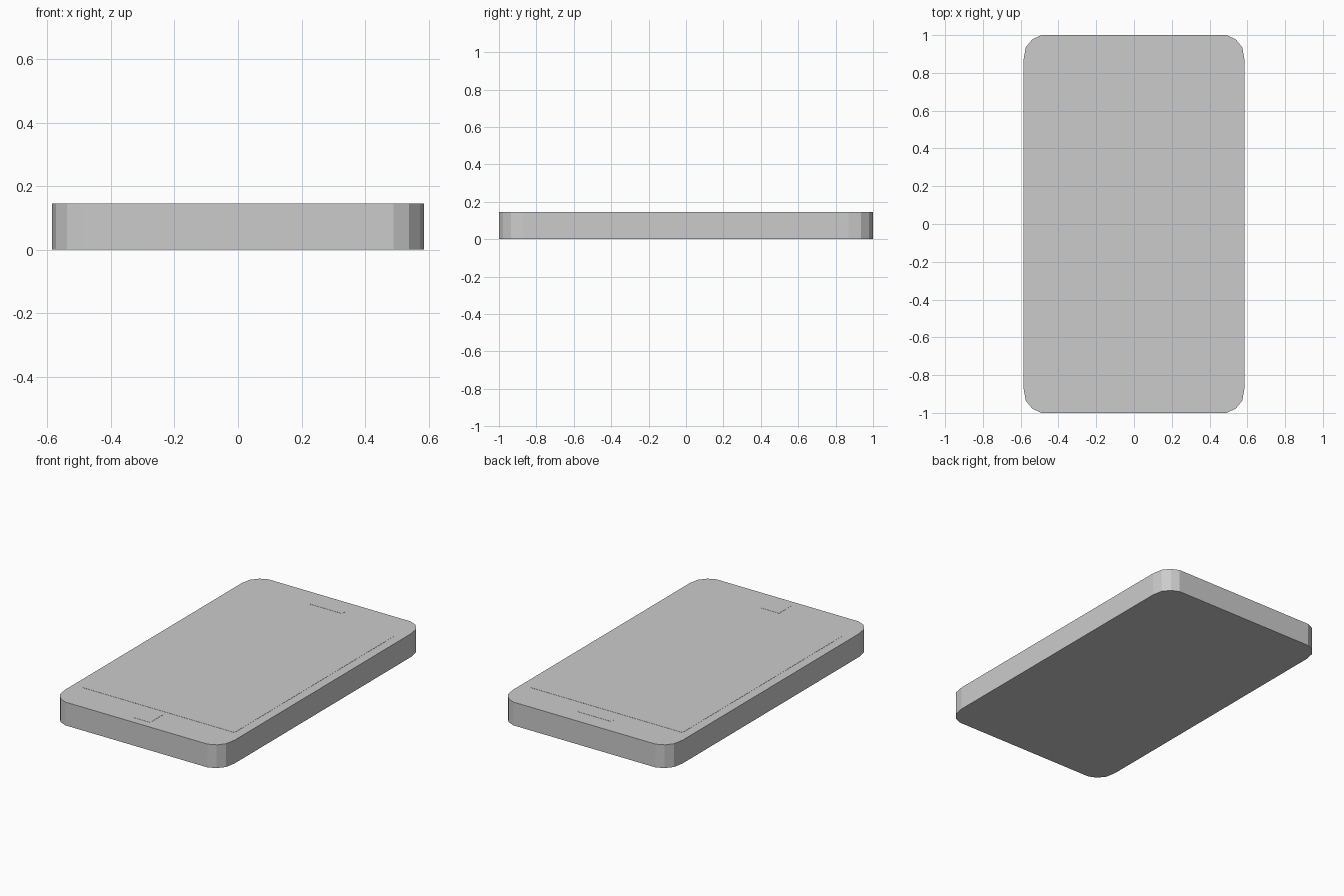
import bpy, bmesh

if "Cube" in bpy.data.objects:
    bpy.data.objects.remove(bpy.data.objects["Cube"])

TOP = 0.145


def prism(name, outline, z0, z1):
    """Extrude a closed counter-clockwise outline from z0 to z1."""
    bm = bmesh.new()
    face = bm.faces.new([bm.verts.new((x, y, z0)) for x, y in outline])
    ext = bmesh.ops.extrude_face_region(bm, geom=[face], use_keep_orig=True)
    verts = [g for g in ext["geom"] if isinstance(g, bmesh.types.BMVert)]
    bmesh.ops.translate(bm, vec=(0, 0, z1 - z0), verts=verts)
    bmesh.ops.recalc_face_normals(bm, faces=bm.faces)
    mesh = bpy.data.meshes.new(name)
    bm.to_mesh(mesh)
    bm.free()
    obj = bpy.data.objects.new(name, mesh)
    bpy.context.collection.objects.link(obj)
    return obj


def panel(name, y, width, height, lift):
    """Thin rectangular plate resting on the top face."""
    w, h = width / 2, height / 2
    outline = [(-w, y - h), (w, y - h), (w, y + h), (-w, y + h)]
    return prism(name, outline, TOP - 0.002, TOP + lift)


# Slab body: one faceted corner mirrored into all four
corner = [(0.585, 0.87), (0.573, 0.935), (0.538, 0.978), (0.49, 1.0)]
right_to_left = corner + [(-x, y) for x, y in reversed(corner)]
body_outline = right_to_left + [(-x, -y) for x, y in right_to_left]
prism("phone_body", body_outline, 0, TOP)

# Nearly flush details on the face
panel("screen", 0, 1.054, 1.574, 0.001)
panel("earpiece_slot", 0.88, 0.23, 0.035, 0.001)
panel("home_button", -0.89, 0.12, 0.12, 0.001)
